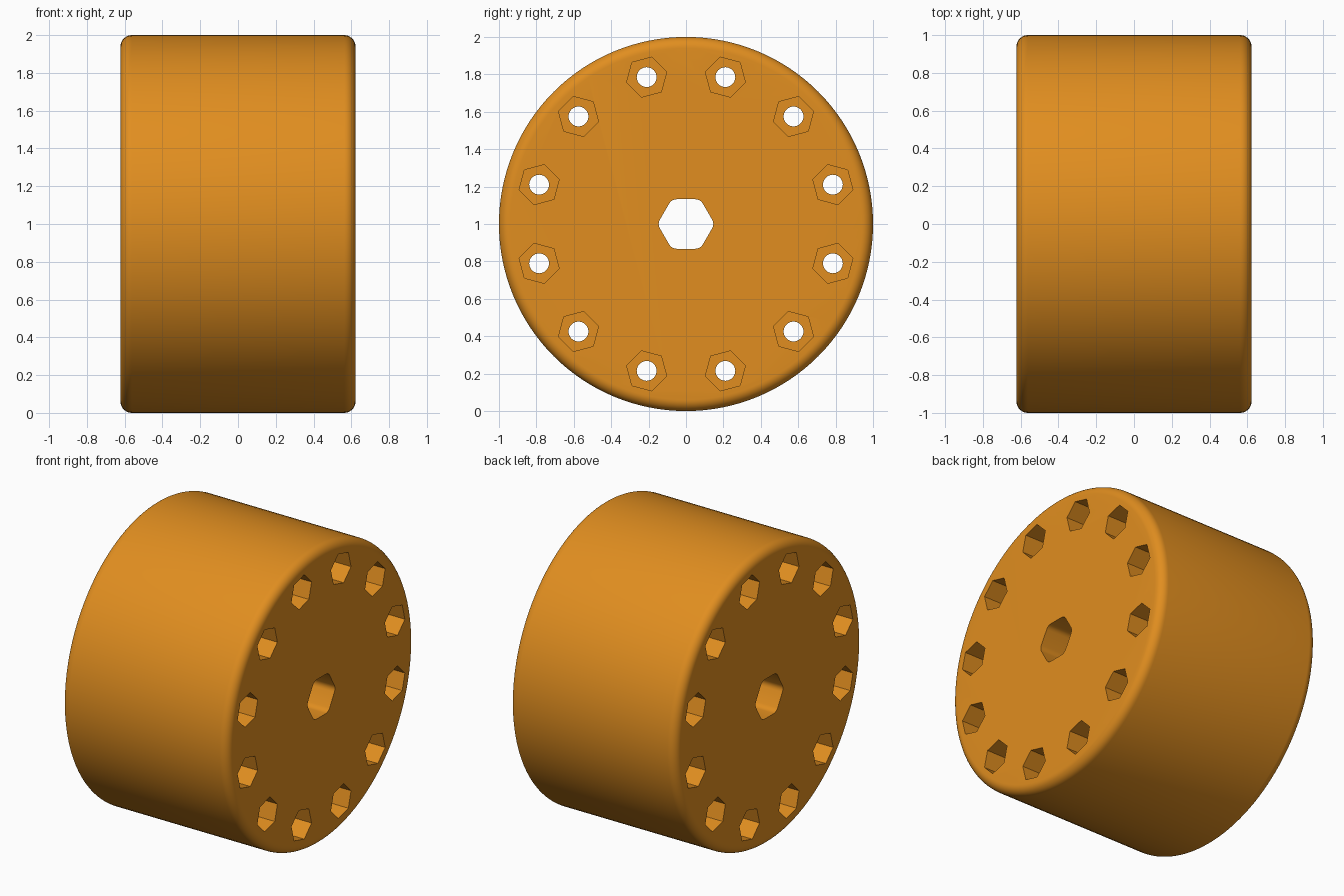
import bpy, bmesh
from math import cos, sin, pi, radians, tan
from mathutils import Vector

if "Cube" in bpy.data.objects:
    bpy.data.objects.remove(bpy.data.objects["Cube"])

HALF, RADIUS, FILLET = 0.622, 1.0, 0.06
BOLT_RING, POCKET_DEPTH = 0.813, 0.25


def add_object(name, bm):
    bmesh.ops.recalc_face_normals(bm, faces=bm.faces[:])
    mesh = bpy.data.meshes.new(name)
    bm.to_mesh(mesh)
    bm.free()
    obj = bpy.data.objects.new(name, mesh)
    bpy.context.collection.objects.link(obj)
    return obj


def loft(bm, rings):
    # Closed solid running through a list of equal-sized rings
    rings = [[bm.verts.new(p) for p in ring] for ring in rings]
    n = len(rings[0])
    for a, b in zip(rings, rings[1:]):
        for i in range(n):
            j = (i + 1) % n
            bm.faces.new((a[i], a[j], b[j], b[i]))
    bm.faces.new(rings[0])
    bm.faces.new(rings[-1])


def circle(x, r, n, start=0.0, cy=0.0, cz=1.0):
    return [Vector((x, cy + r * cos(start + 2 * pi * i / n),
                    cz + r * sin(start + 2 * pi * i / n))) for i in range(n)]


def rounded_hex(x, r, fillet, steps=4):
    # Hexagon with small arcs at its corners
    d = r - fillet / cos(pi / 6)
    pts = []
    for k in range(6):
        a = k * pi / 3
        for s in range(steps + 1):
            t = a - pi / 6 + s / steps * pi / 3
            pts.append(Vector((x, d * cos(a) + fillet * cos(t),
                               1 + d * sin(a) + fillet * sin(t))))
    return pts


# Half of the drum with a rounded outer rim
bm = bmesh.new()
profile = [(0.0, RADIUS)]
for s in range(9):
    t = s / 8 * pi / 2
    profile.append((HALF - FILLET + FILLET * sin(t), RADIUS - FILLET + FILLET * cos(t)))
loft(bm, [circle(x, r, 128) for x, r in profile])
half = add_object("drum_right_half", bm)

# Cutters: axle bore with nut pockets, then bolt holes
bm_hex, bm_bolt = bmesh.new(), bmesh.new()
loft(bm_hex, [rounded_hex(x, 0.153, 0.045) for x in (-0.2, 0.9)])
for k in range(12):
    a = radians(15 + 30 * k)
    cy, cz = BOLT_RING * cos(a), 1 + BOLT_RING * sin(a)
    loft(bm_hex, [circle(x, 0.111, 6, a + pi / 6, cy, cz)
                  for x in (HALF - POCKET_DEPTH, 0.9)])
    loft(bm_bolt, [circle(x, 0.053, 32, 0, cy, cz) for x in (-0.2, 0.8)])

bpy.context.view_layer.objects.active = half
for name, cut_bm in (("hex_cutter", bm_hex), ("bolt_cutter", bm_bolt)):
    cutter = add_object(name, cut_bm)
    cutter.hide_render = True
    mod = half.modifiers.new(name, 'BOOLEAN')
    mod.operation, mod.solver, mod.object = 'DIFFERENCE', 'EXACT', cutter
    bpy.ops.object.modifier_apply(modifier=mod.name)
    bpy.data.objects.remove(cutter)

# Orange finish and smooth shading
mat = bpy.data.materials.new("orange")
mat.diffuse_color = (0.75, 0.27, 0.014, 1)
mat.use_nodes = True
mat.node_tree.nodes["Principled BSDF"].inputs["Base Color"].default_value = mat.diffuse_color
half.data.materials.clear()
half.data.materials.append(mat)
bpy.ops.object.select_all(action='DESELECT')
half.select_set(True)
bpy.ops.object.shade_smooth_by_angle(angle=radians(30))

# Matching half, turned about the vertical axis
other = half.copy()
other.name = "drum_left_half"
other.rotation_euler.z = pi
bpy.context.collection.objects.link(other)
